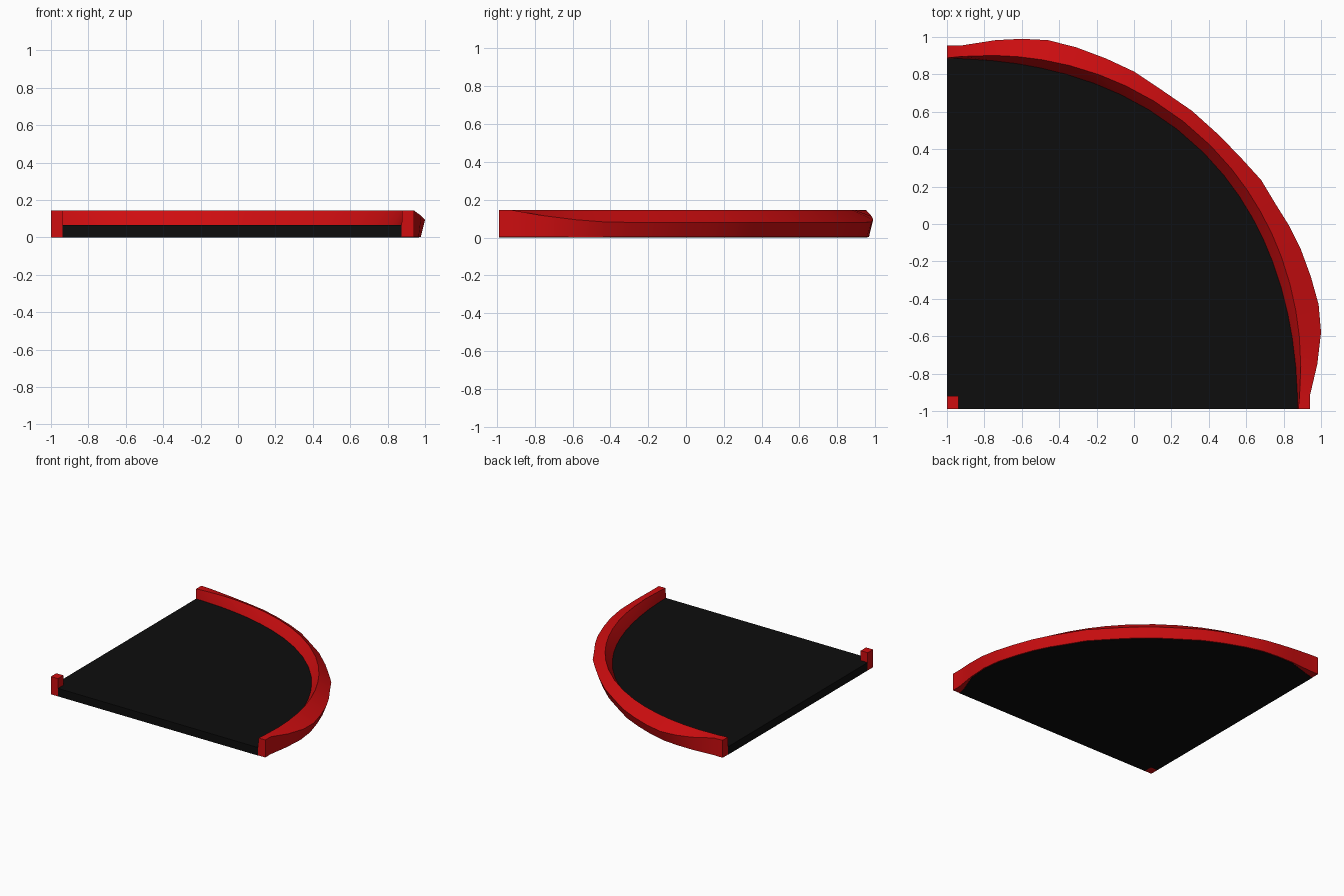
import bpy, bmesh
from math import sin, cos, atan2, hypot, pi, degrees, radians

cube = bpy.data.objects.get("Cube")
if cube:
    bpy.data.objects.remove(cube, do_unlink=True)

CX, CY = -1.0, -0.99      # centre of the quarter sweep
TOP, FLOOR = 0.145, 0.065


def material(name, rgb):
    m = bpy.data.materials.new(name)
    m.use_nodes = True
    m.diffuse_color = (*rgb, 1)
    m.node_tree.nodes["Principled BSDF"].inputs["Base Color"].default_value = (*rgb, 1)
    return m


red = material("red", (0.62, 0.004, 0.005))
black = material("black", (0.004, 0.004, 0.004))


def finish(bm, name, mat, smooth=False):
    bmesh.ops.recalc_face_normals(bm, faces=bm.faces)
    me = bpy.data.meshes.new(name)
    bm.to_mesh(me)
    bm.free()
    me.materials.append(mat)
    if smooth:
        me.polygons.foreach_set("use_smooth", [True] * len(me.polygons))
        me.set_sharp_from_angle(angle=radians(30))
    ob = bpy.data.objects.new(name, me)
    bpy.context.collection.objects.link(ob)
    return ob


def polar(r, a, z):
    return (CX + r * cos(a), CY + r * sin(a), z)


def prism(name, outline, z0, z1, mat):
    bm = bmesh.new()
    base = bm.faces.new([bm.verts.new((x, y, z0)) for x, y in outline])
    ext = bmesh.ops.extrude_face_region(bm, geom=[base], use_keep_orig=True)
    for v in ext["geom"]:
        if isinstance(v, bmesh.types.BMVert):
            v.co.z = z1
    return finish(bm, name, mat)


# Outer crest of the curved rim, seen in plan
crest = [(.94, -.99), (.94, -.92), (.98, -.75), (1, -.58), (.987, -.43),
         (.945, -.28), (.89, -.13), (.83, -.01), (.755, .11), (.68, .235),
         (.58, .345), (.46, .47), (.31, .605), (.15, .715), (0, .815),
         (-.15, .885), (-.31, .945), (-.46, .983), (-.6, .99), (-.74, .983),
         (-.92, .955), (-1, .955)]

# Rim: a wedge section swept round the quarter, square at both ends
bm = bmesh.new()
rings, floor_edge = [], []
for x, y in crest:
    a, r = atan2(y - CY, x - CX), hypot(x - CX, y - CY)
    s = max(0, sin(2 * a))
    end = degrees(min(a, pi / 2 - a))
    square = min(1, max(0, 1 - (end - 2) / 16)) ** 1.7
    foot = r - 0.03 * (1 - square)
    inner = 1.875 + 0.065 * s * s
    section = [(inner - 0.04 * s, 0.002), (inner, FLOOR), (1.878 + 0.115 * s, TOP),
               (r, 0.08 + (TOP - 0.08) * square), (foot, 0.002)]
    rings.append([bm.verts.new(polar(q, a, z)) for q, z in section])
    blend = min(1, max(0, end / 7))
    floor_edge.append(polar(inner + (foot - 0.008 - inner) * blend, a, 0)[:2])
for p, q in zip(rings, rings[1:]):
    for i in range(5):
        j = (i + 1) % 5
        bm.faces.new((p[i], p[j], q[j], q[i]))
bm.faces.new(rings[0])
bm.faces.new(rings[-1])
finish(bm, "curved_rim", red, smooth=True)

# Floor slab, notched for the corner post
PX, PY = -0.937, -0.92
prism("floor_slab", [(PX, CY)] + floor_edge + [(CX, PY), (PX, PY)], 0, FLOOR, black)

# Corner post
prism("corner_post", [(CX, CY), (PX, CY), (PX, PY), (CX, PY)], 0, TOP, red)
